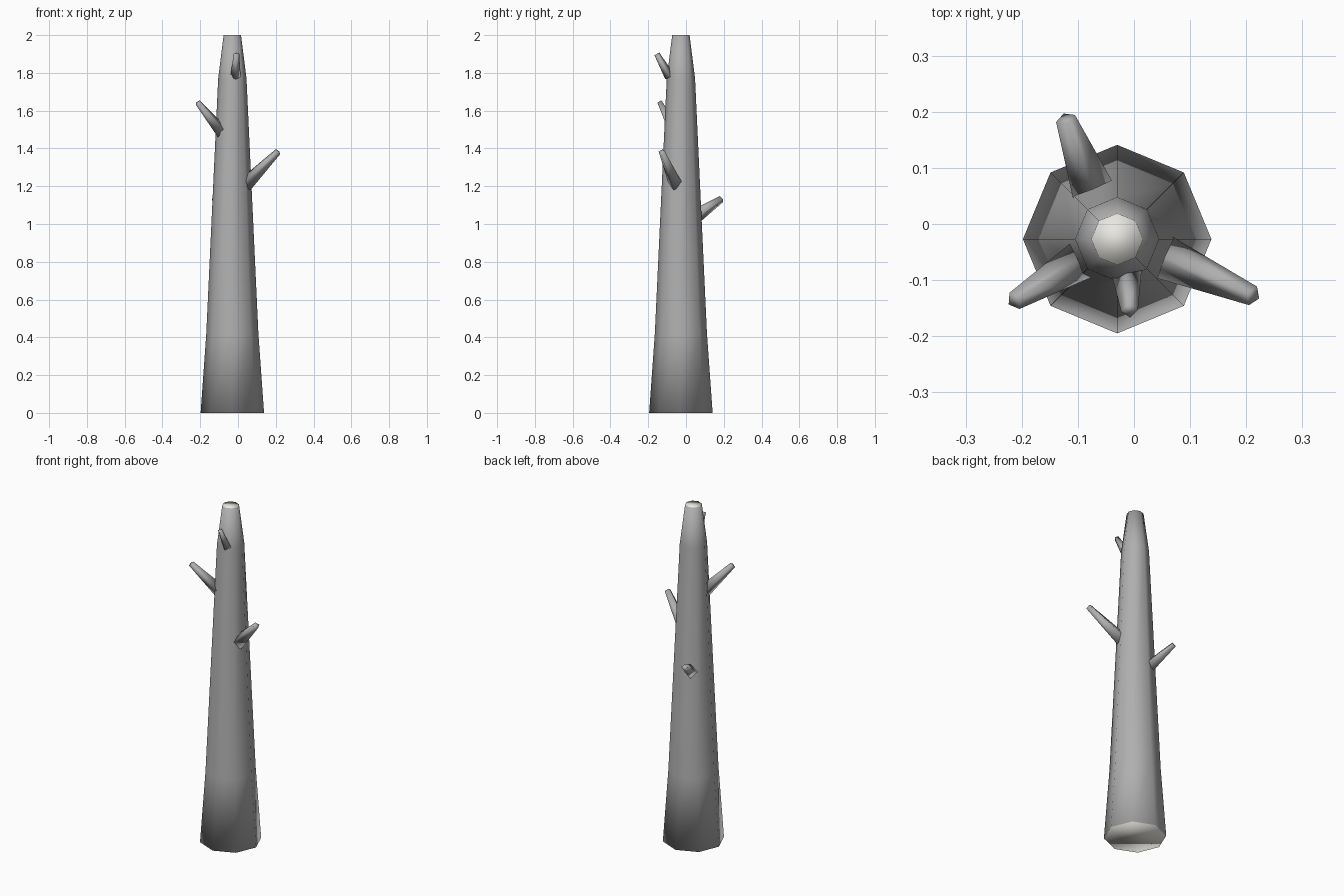
import bpy, bmesh, math
from mathutils import Vector

if "Cube" in bpy.data.objects:
    bpy.data.objects.remove(bpy.data.objects["Cube"])


def material(name, colour):
    mat = bpy.data.materials.new(name)
    mat.diffuse_color = (*colour, 1)
    mat.use_nodes = True
    mat.node_tree.nodes["Principled BSDF"].inputs["Base Color"].default_value = mat.diffuse_color
    return mat


bark = material("bark", (0.43, 0.43, 0.43))
cut_wood = material("cut_wood", (0.82, 0.80, 0.75))


def loft(name, centres, radii, sides, axis, start=0.0, cap=None):
    """Tapered closed tube through ring centres, perpendicular to axis."""
    axis = axis.normalized()
    if abs(axis.z) > 0.99:
        u, v = Vector((1, 0, 0)), Vector((0, 1, 0))
    else:
        u = Vector((0, 0, 1)).cross(axis).normalized()
        v = axis.cross(u)
    bm = bmesh.new()
    rings = []
    for c, r in zip(centres, radii):
        angles = [start + math.tau * i / sides for i in range(sides)]
        rings.append([bm.verts.new(c + r * (math.cos(a) * u + math.sin(a) * v)) for a in angles])
    for lo, hi in zip(rings, rings[1:]):
        for i in range(sides):
            j = (i + 1) % sides
            bm.faces.new((lo[i], lo[j], hi[j], hi[i]))
    ends = [bm.faces.new(rings[0][::-1]), bm.faces.new(rings[-1])]
    for f in ends:
        f.material_index = 1 if cap else 0
    bmesh.ops.recalc_face_normals(bm, faces=bm.faces)
    # The whole surface is smooth, including around the cut ends
    for f in bm.faces:
        f.smooth = True
    mesh = bpy.data.meshes.new(name)
    bm.to_mesh(mesh)
    bm.free()
    mesh.materials.append(bark)
    if cap:
        mesh.materials.append(cap)
    obj = bpy.data.objects.new(name, mesh)
    bpy.context.collection.objects.link(obj)
    return obj


# Trunk: eight-sided, flared at the foot and narrowing near the top
profile = [(0, 0.168), (0.42, 0.138), (1.77, 0.075), (2.0, 0.046)]
loft("trunk", [Vector((-0.03, -0.027, z)) for z, r in profile],
     [r for z, r in profile], 8, Vector((0, 0, 1)), cap=cut_wood)

# Branch stubs: base centre, tip centre, base radius, tip radius
branches = {
    "right_branch": ((0.055, -0.06, 1.225), (0.212, -0.128, 1.383), 0.040, 0.018),
    "left_branch": ((-0.095, -0.065, 1.50), (-0.213, -0.137, 1.643), 0.036, 0.017),
    "back_branch": ((-0.075, 0.065, 1.05), (-0.122, 0.188, 1.132), 0.038, 0.018),
    "front_branch": ((-0.013, -0.092, 1.79), (-0.008, -0.154, 1.90), 0.026, 0.015),
}
for name, (base, tip, r0, r1) in branches.items():
    base, tip = Vector(base), Vector(tip)
    d = tip - base
    root = base - 0.1 * d
    loft(name, [root, tip], [r0 * 1.04, r1], 4, d, -math.pi / 2)
